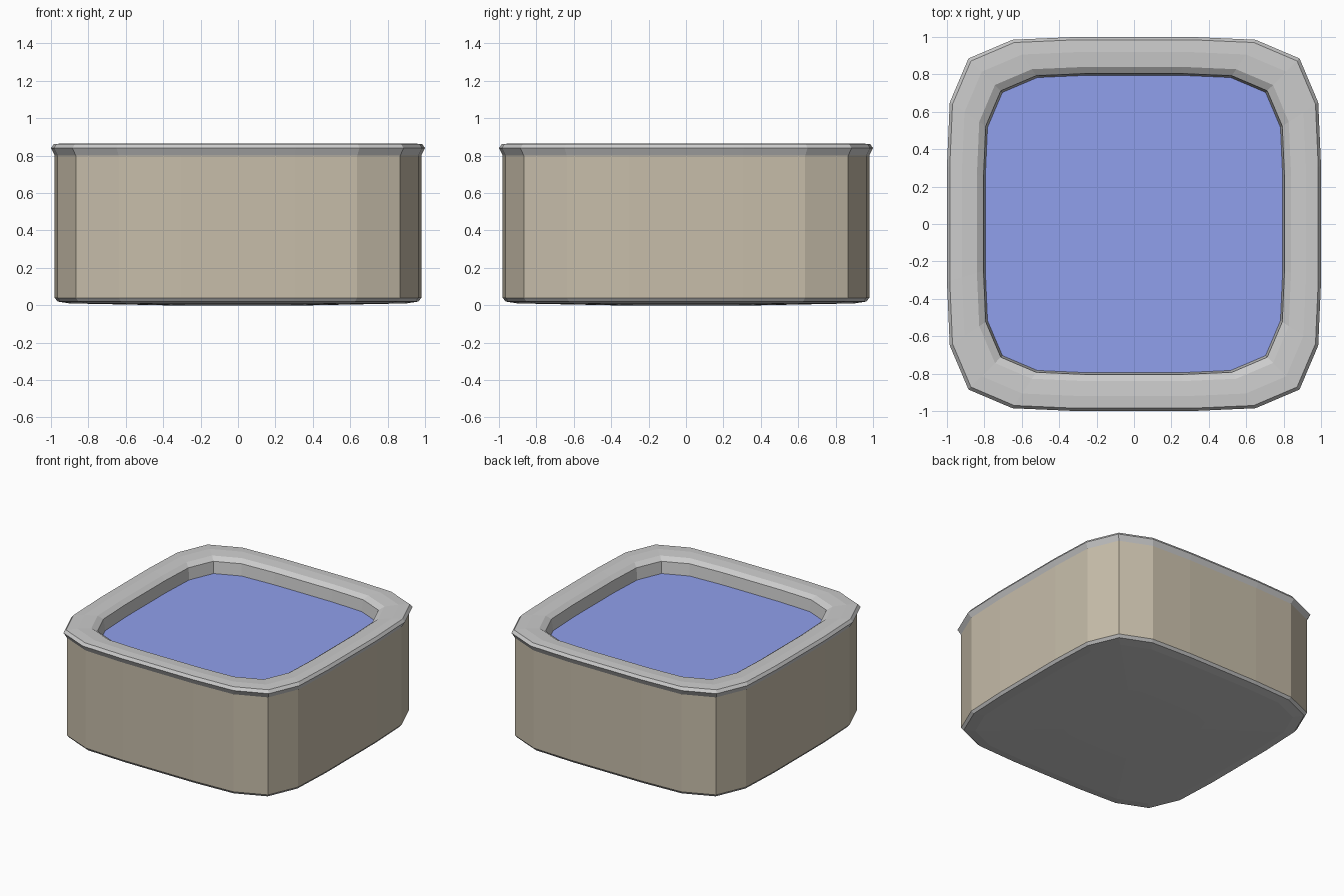
import bpy, bmesh
from mathutils import Matrix

if "Cube" in bpy.data.objects:
    bpy.data.objects.remove(bpy.data.objects["Cube"])

# Rounded-square outline: one side, turned four times
SIDE = [(-0.885, -0.885), (-0.65, -0.985), (-0.31, -1.0), (0.31, -1.0), (0.65, -0.985)]
OUTLINE = []
for k in range(4):
    for x, y in SIDE:
        for _ in range(k):
            x, y = -y, x
        OUTLINE.append((x, y))


def material(name, color):
    m = bpy.data.materials.new(name)
    m.diffuse_color = (*color, 1)
    m.use_nodes = True
    m.node_tree.nodes["Principled BSDF"].inputs["Base Color"].default_value = m.diffuse_color
    return m


def loft(name, profile, cap_start=False, cap_end=False, mat=None):
    """Skin scaled copies of the outline; profile is (scale, z) per ring."""
    bm = bmesh.new()
    rings = [[bm.verts.new((x * s, y * s, z)) for x, y in OUTLINE] for s, z in profile]
    n = len(OUTLINE)
    for a, b in zip(rings, rings[1:]):
        for i in range(n):
            j = (i + 1) % n
            bm.faces.new((a[i], a[j], b[j], b[i]))
    if cap_start:
        bm.faces.new(rings[0][::-1])
    if cap_end:
        bm.faces.new(rings[-1])
    me = bpy.data.meshes.new(name)
    bm.to_mesh(me)
    bm.free()
    ob = bpy.data.objects.new(name, me)
    bpy.context.collection.objects.link(ob)
    if mat:
        me.materials.append(mat)
    return ob


brown = material("brown", (0.57, 0.51, 0.40))
blue = material("blue", (0.28, 0.35, 0.84))

# Slightly domed base with bevelled edge
loft("base", [(0.4, 0.0), (0.9, 0.01), (0.965, 0.02), (0.98, 0.04)], cap_start=True)
# Side wall
loft("side_wall", [(0.98, 0.04), (0.98, 0.80)], mat=brown)
# Overhanging rim, rolling over into the basin
loft("rim", [(0.98, 0.80), (1.0, 0.84), (0.985, 0.862), (0.92, 0.866),
             (0.84, 0.86), (0.805, 0.835), (0.795, 0.745)])
# Sunken flat surface
loft("inner_surface", [(0.795, 0.745)], cap_end=True, mat=blue)
